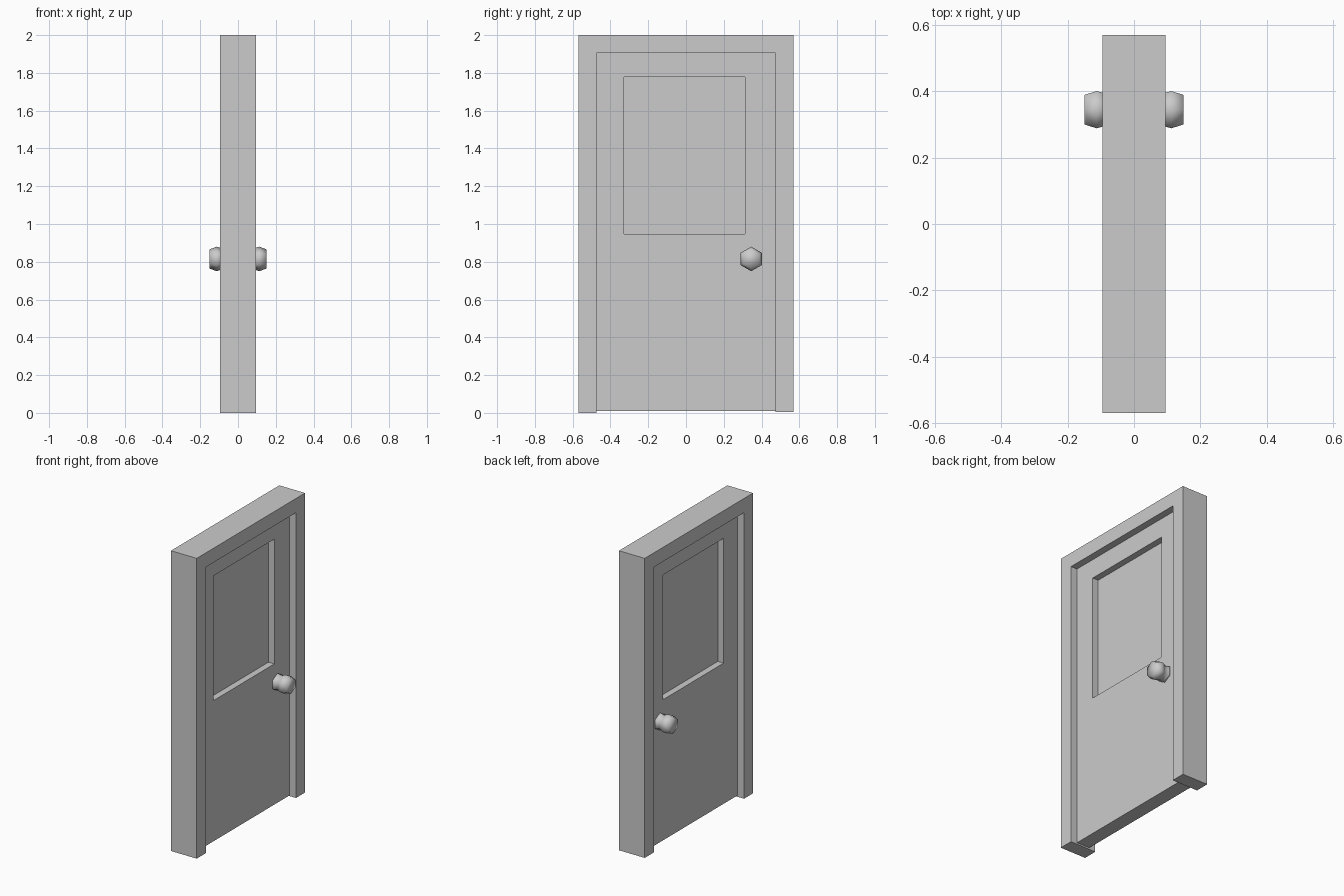
import bpy, bmesh
from math import cos, sin, pi

if "Cube" in bpy.data.objects:
    bpy.data.objects.remove(bpy.data.objects["Cube"])


def finish(name, bm):
    bmesh.ops.recalc_face_normals(bm, faces=bm.faces[:])
    me = bpy.data.meshes.new(name)
    bm.to_mesh(me)
    bm.free()
    ob = bpy.data.objects.new(name, me)
    bpy.context.collection.objects.link(ob)
    return ob


def rect(y0, y1, z0, z1):
    return [(y0, z0), (y1, z0), (y1, z1), (y0, z1)]


def slab(name, outline, half):
    """Extrude a (y, z) outline symmetrically along x."""
    bm = bmesh.new()
    face = bm.faces.new([bm.verts.new((-half, y, z)) for y, z in outline])
    out = bmesh.ops.extrude_face_region(bm, geom=[face])["geom"]
    for v in out:
        if isinstance(v, bmesh.types.BMVert):
            v.co.x = half
    return finish(name, bm)


def ring(name, outer, inner, half):
    """Rectangular leaf with a through opening."""
    bm = bmesh.new()
    loops = [[bm.verts.new((x, y, z)) for y, z in pts]
             for pts, x in ((outer, -half), (outer, half), (inner, half), (inner, -half))]
    for a, b in zip(loops, loops[1:] + loops[:1]):
        for i in range(4):
            j = (i + 1) % 4
            bm.faces.new((a[i], a[j], b[j], b[i]))
    return finish(name, bm)


def knob(name, side, profile, cy, cz, sides=6):
    """Six-sided turned knob along x."""
    bm = bmesh.new()
    rings = [[bm.verts.new((side * x, cy + r * sin(2 * pi * k / sides),
                            cz + r * cos(2 * pi * k / sides)))
              for k in range(sides)] for x, r in profile]
    for a, b in zip(rings, rings[1:]):
        for i in range(sides):
            j = (i + 1) % sides
            bm.faces.new((a[i], a[j], b[j], b[i]))
    bm.faces.new(rings[0])
    bm.faces.new(rings[-1])
    ob = finish(name, bm)
    for p in ob.data.polygons:
        p.use_smooth = True
    return ob


# Surrounding frame, open at the bottom
slab("door_frame", [(-0.57, 0), (-0.475, 0), (-0.475, 1.905), (0.475, 1.905),
                    (0.475, 0.005), (0.57, 0.005), (0.57, 2), (-0.57, 2)], 0.095)

# Door leaf with recessed window panel
window = rect(-0.328, 0.313, 0.947, 1.778)
ring("door_leaf", rect(-0.475, 0.475, 0.01, 1.905), window, 0.048)
slab("window_panel", window, 0.005)

# Knobs on both faces: base, waist, bulge, flat end
profile = [(0.045, 0.058), (0.06, 0.056), (0.08, 0.050), (0.095, 0.059),
           (0.113, 0.065), (0.15, 0.051)]
for side, label in ((1, "right"), (-1, "left")):
    knob("knob_" + label, side, profile, 0.345, 0.815)
